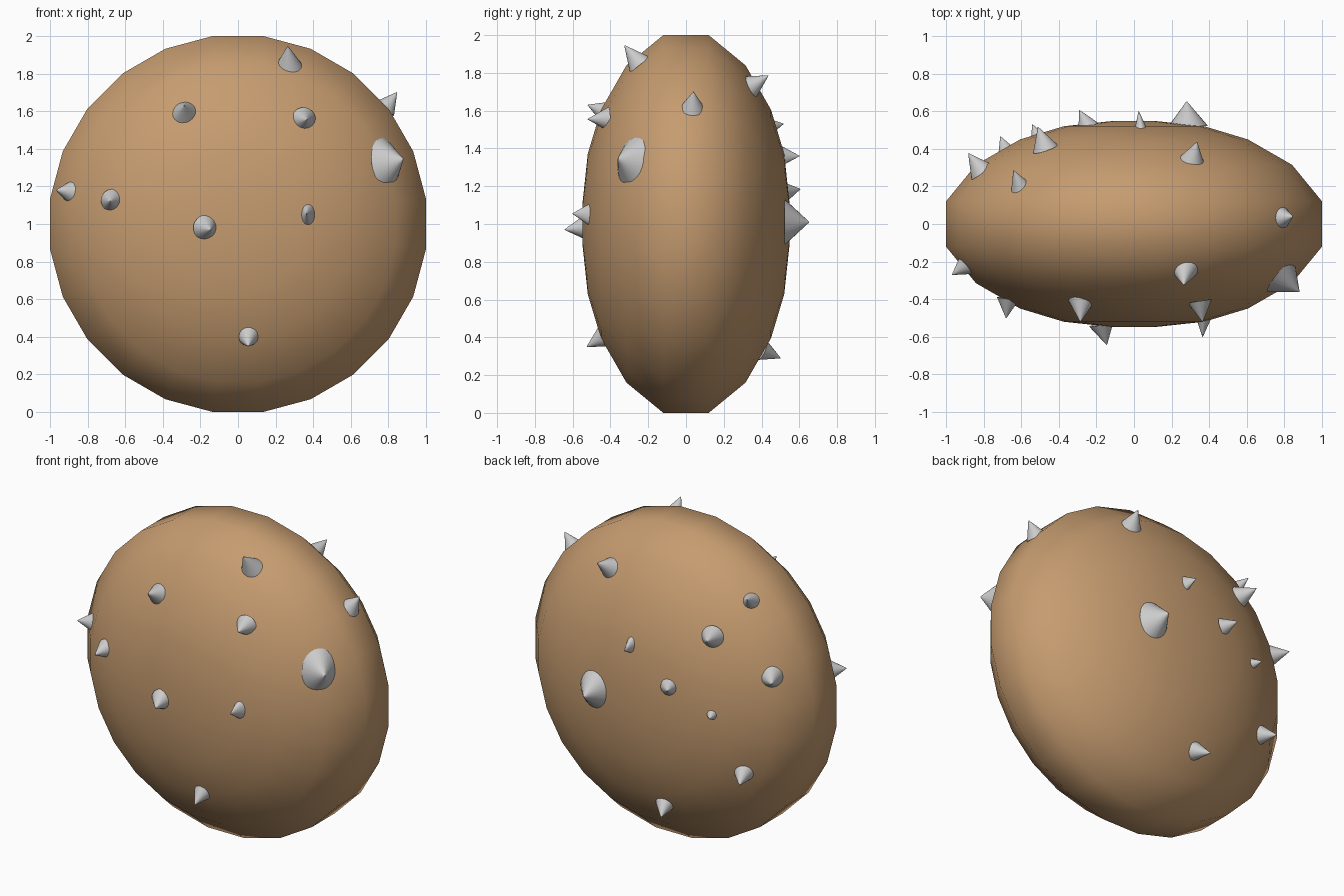
import bpy, bmesh
from math import radians, cos
from mathutils import Vector, Matrix

# Body: rounded disc lathed about the front-back axis, 24 sides, smooth
SIDES = 24
half = [(0.12, 1.0), (0.315, 0.84), (0.45, 0.605), (0.52, 0.372), (0.547, 0.12)]
profile = [(-y, r) for y, r in reversed(half)] + half
grow = 1 / cos(radians(7.5))      # keeps the flats at full radius
bm = bmesh.new()
rings = []
for y, r in profile:
    ring = []
    for i in range(SIDES):
        turn = Matrix.Rotation(radians(7.5 + 15 * i), 3, 'Y')
        ring.append(bm.verts.new(turn @ Vector((r * grow, y, 0)) + Vector((0, 0, 1))))
    rings.append(ring)
for a, b in zip(rings, rings[1:]):
    for i in range(SIDES):
        j = (i + 1) % SIDES
        bm.faces.new((a[i], a[j], b[j], b[i]))
bm.faces.new(rings[0])
bm.faces.new(rings[-1])
bmesh.ops.recalc_face_normals(bm, faces=bm.faces)
mesh = bpy.data.meshes.new("body")
bm.to_mesh(mesh)
bm.free()
mesh.shade_smooth()
body = bpy.data.objects.new("body", mesh)
bpy.context.collection.objects.link(body)
brown = bpy.data.materials.new("brown")
brown.diffuse_color = (0.56, 0.33, 0.16, 1)
mesh.materials.append(brown)


def spike(name, base, tip, radius, width=1.0):
    """Cone from base to tip; width squeezes its section sideways."""
    base, tip = Vector(base), Vector(tip)
    base = base - (tip - base) * 0.1
    axis = tip - base
    bpy.ops.mesh.primitive_cone_add(vertices=24, radius1=radius * 1.05,
                                    radius2=radius * 0.03, depth=axis.length)
    ob = bpy.context.object
    ob.name = name
    ob.scale.x = width
    ob.rotation_euler = axis.to_track_quat('Z', 'Y').to_euler()
    ob.location = (base + tip) / 2
    bpy.ops.object.shade_smooth_by_angle()


# Spikes on the front
front = [
    ((-0.28, -0.42, 1.59), (-0.285, -0.52, 1.63), 0.065),
    ((0.35, -0.42, 1.555), (0.365, -0.52, 1.555), 0.062),
    ((0.27, -0.25, 1.85), (0.265, -0.325, 1.945), 0.065),
    ((0.79, -0.285, 1.325), (0.878, -0.36, 1.345), 0.13, 0.8),
    ((-0.895, -0.22, 1.17), (-0.967, -0.27, 1.18), 0.058),
    ((-0.67, -0.405, 1.125), (-0.68, -0.5, 1.12), 0.057),
    ((0.37, -0.505, 1.05), (0.365, -0.6, 1.055), 0.065, 0.62),
    ((-0.17, -0.54, 0.98), (-0.145, -0.642, 0.97), 0.064),
    ((0.055, -0.44, 0.4), (0.055, -0.525, 0.35), 0.058),
    ((0.785, 0.035, 1.62), (0.845, 0.04, 1.7), 0.06),
]
# Spikes on the back
back = [
    ((0.31, 0.345, 1.73), (0.335, 0.435, 1.785), 0.063),
    ((-0.475, 0.41, 1.51), (-0.51, 0.515, 1.53), 0.065),
    ((-0.605, 0.2, 1.7), (-0.64, 0.285, 1.75), 0.052),
    ((-0.25, 0.525, 1.17), (-0.29, 0.605, 1.185), 0.053),
    ((-0.815, 0.285, 1.29), (-0.88, 0.375, 1.3), 0.065),
    ((0.035, 0.51, 1.36), (0.025, 0.6, 1.36), 0.053, 0.62),
    ((0.285, 0.53, 1.01), (0.28, 0.65, 1.01), 0.12, 0.85),
    ((-0.515, 0.465, 1.04), (-0.54, 0.53, 1.04), 0.037),
    ((-0.67, 0.365, 0.66), (-0.71, 0.465, 0.63), 0.06),
    ((-0.135, 0.41, 0.33), (-0.17, 0.5, 0.29), 0.055),
]
for label, group in (("front", front), ("back", back)):
    for i, args in enumerate(group, 1):
        spike(f"{label}_spike_{i}", *args)
